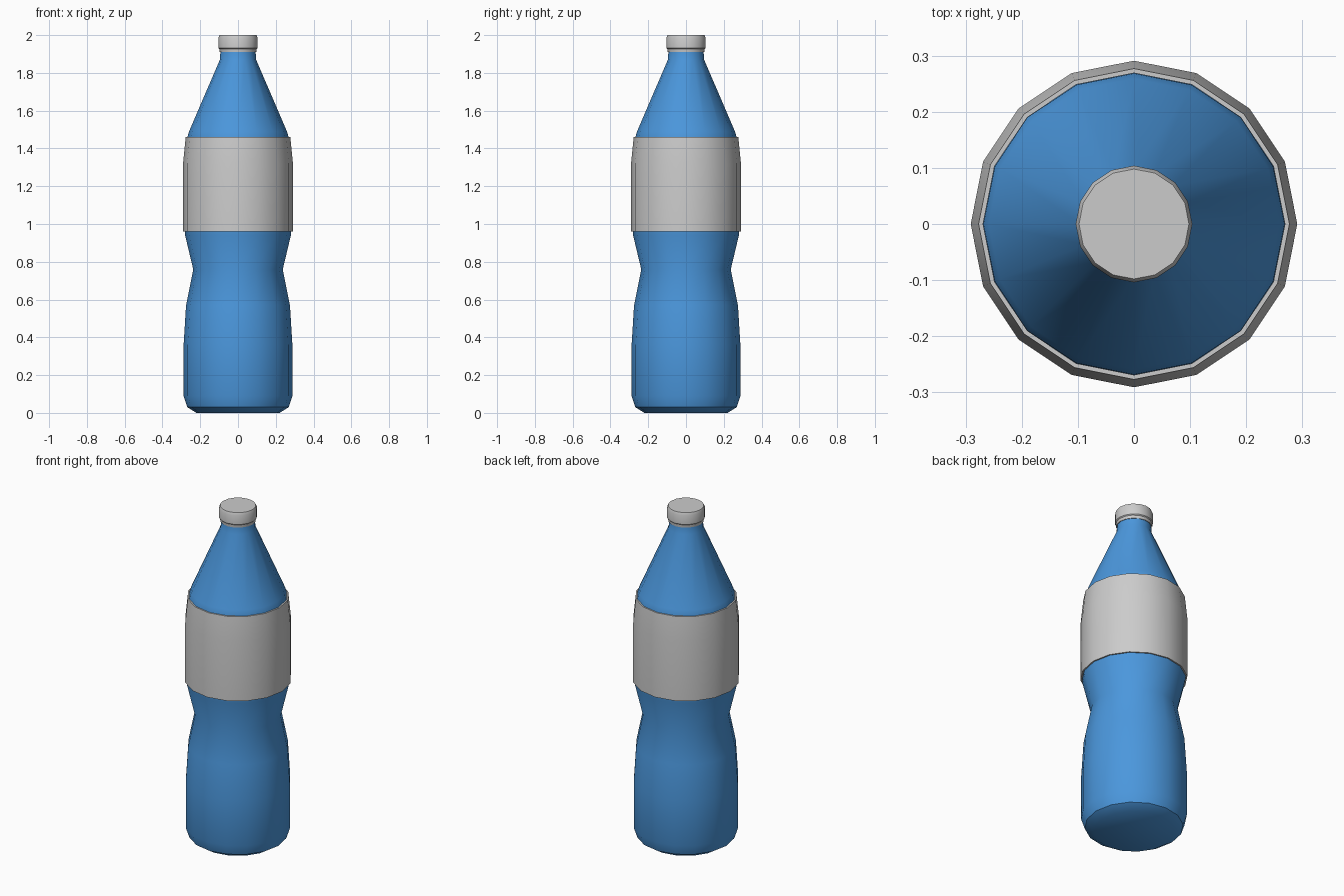
import bpy, bmesh
from math import cos, sin, pi, radians

if "Cube" in bpy.data.objects:
    bpy.data.objects.remove(bpy.data.objects["Cube"])

SIDES = 16


def lathe(name, profile, color=None, ring=False):
    """Revolve (radius, z) points; cap the ends, or close the loop for a ring."""
    bm = bmesh.new()
    rows = [[bm.verts.new((r * cos(2 * pi * i / SIDES), r * sin(2 * pi * i / SIDES), z))
             for i in range(SIDES)] for r, z in profile]
    pairs = list(zip(rows, rows[1:]))
    if ring:
        pairs.append((rows[-1], rows[0]))
    for a, b in pairs:
        for i in range(SIDES):
            j = (i + 1) % SIDES
            bm.faces.new((a[i], a[j], b[j], b[i]))
    if not ring:
        bm.faces.new(rows[0][::-1])
        bm.faces.new(rows[-1])
    bmesh.ops.recalc_face_normals(bm, faces=bm.faces)
    mesh = bpy.data.meshes.new(name)
    bm.to_mesh(mesh)
    bm.free()
    obj = bpy.data.objects.new(name, mesh)
    bpy.context.collection.objects.link(obj)
    if color:
        mat = bpy.data.materials.new(name + "_color")
        mat.diffuse_color = color
        mat.use_nodes = True
        mat.node_tree.nodes["Principled BSDF"].inputs["Base Color"].default_value = mat.diffuse_color
        mesh.materials.append(mat)
    bpy.ops.object.select_all(action='DESELECT')
    obj.select_set(True)
    bpy.context.view_layer.objects.active = obj
    bpy.ops.object.shade_smooth_by_angle(angle=radians(35))
    return obj


# Bottle: chamfered base, pinched waist, straight chest, tapered shoulder, neck
lathe("bottle_body", [
    (0.22, 0.0), (0.268, 0.03), (0.288, 0.09), (0.288, 0.36), (0.275, 0.57),
    (0.237, 0.76), (0.28, 0.94), (0.282, 1.0), (0.282, 1.32), (0.268, 1.46),
    (0.259, 1.49), (0.096, 1.87), (0.093, 1.915)], color=(0.07, 0.31, 0.72, 1))

# Wrapped label sleeve
lathe("label", [
    (0.291, 0.96), (0.291, 1.32), (0.277, 1.46),
    (0.269, 1.46), (0.283, 1.32), (0.283, 0.96)], ring=True)

# Screw cap with a narrower tamper band below
lathe("cap", [
    (0.097, 1.91), (0.099, 1.927), (0.104, 1.932), (0.104, 1.985), (0.098, 2.0)])
